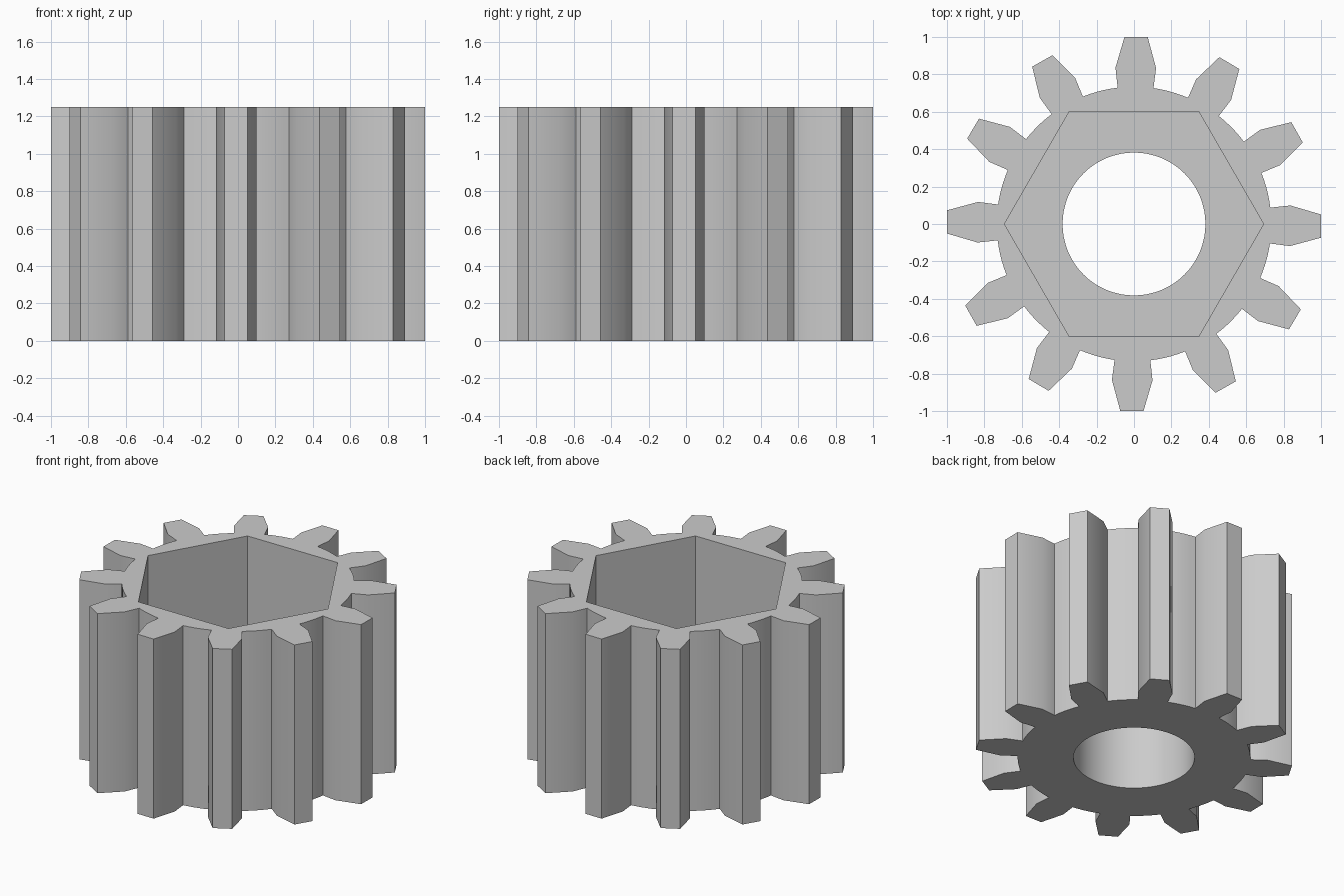
import bpy, bmesh
from math import cos, sin, pi, radians

if "Cube" in bpy.data.objects:
    bpy.data.objects.remove(bpy.data.objects["Cube"])

HEIGHT = 1.25
POCKET_FLOOR = 0.5
TEETH = 12
ROOT_STEPS = 5

grey = bpy.data.materials.new("plain grey")
grey.use_nodes = True
grey.diffuse_color = (0.6, 0.6, 0.6, 1)
grey.node_tree.nodes["Principled BSDF"].inputs["Base Color"].default_value = (0.6, 0.6, 0.6, 1)


def polar(radius, degrees):
    a = radians(degrees)
    return radius * cos(a), radius * sin(a)


def prism(name, outline, bottom, top):
    """Extrude a closed outline straight up."""
    bm = bmesh.new()
    base = bm.faces.new([bm.verts.new((x, y, bottom)) for x, y in outline])
    ext = bmesh.ops.extrude_face_region(bm, geom=[base], use_keep_orig=True)
    verts = [v for v in ext["geom"] if isinstance(v, bmesh.types.BMVert)]
    bmesh.ops.translate(bm, verts=verts, vec=(0, 0, top - bottom))
    bmesh.ops.recalc_face_normals(bm, faces=bm.faces)
    mesh = bpy.data.meshes.new(name)
    bm.to_mesh(mesh)
    bm.free()
    mesh.materials.append(grey)
    obj = bpy.data.objects.new(name, mesh)
    bpy.context.collection.objects.link(obj)
    return obj


def ring(radius, count):
    return [polar(radius, 360 * i / count) for i in range(count)]


# Toothed outline: each tooth, then the root arc to the next one
pitch = 360 / TEETH
tooth = [(0.734, -7.5), (0.842, -7.4), (1.002, -3.55),
         (1.002, 3.55), (0.842, 7.4), (0.734, 7.5)]
outline = []
for i in range(TEETH):
    centre = i * pitch - 0.65
    outline += [polar(r, centre + a) for r, a in tooth]
    gap = pitch - 15
    outline += [polar(0.734, centre + 7.5 + gap * k / ROOT_STEPS)
                for k in range(1, ROOT_STEPS)]
gear = prism("gear_body", outline, 0, HEIGHT)

# Hexagonal pocket from the top and round bore through the floor
cutters = [prism("hex_pocket_cutter", ring(0.693, 6), POCKET_FLOOR, HEIGHT + 0.2),
           prism("bore_cutter", ring(0.382, 64), -0.2, HEIGHT + 0.3)]
bpy.ops.object.select_all(action='DESELECT')
gear.select_set(True)
bpy.context.view_layer.objects.active = gear
for cutter in cutters:
    cutter.hide_render = True
    mod = gear.modifiers.new(cutter.name, 'BOOLEAN')
    mod.operation = 'DIFFERENCE'
    mod.solver = 'EXACT'
    mod.object = cutter
    bpy.ops.object.modifier_apply(modifier=mod.name)
    bpy.data.objects.remove(cutter)

bpy.ops.object.shade_smooth_by_angle(angle=radians(30))
